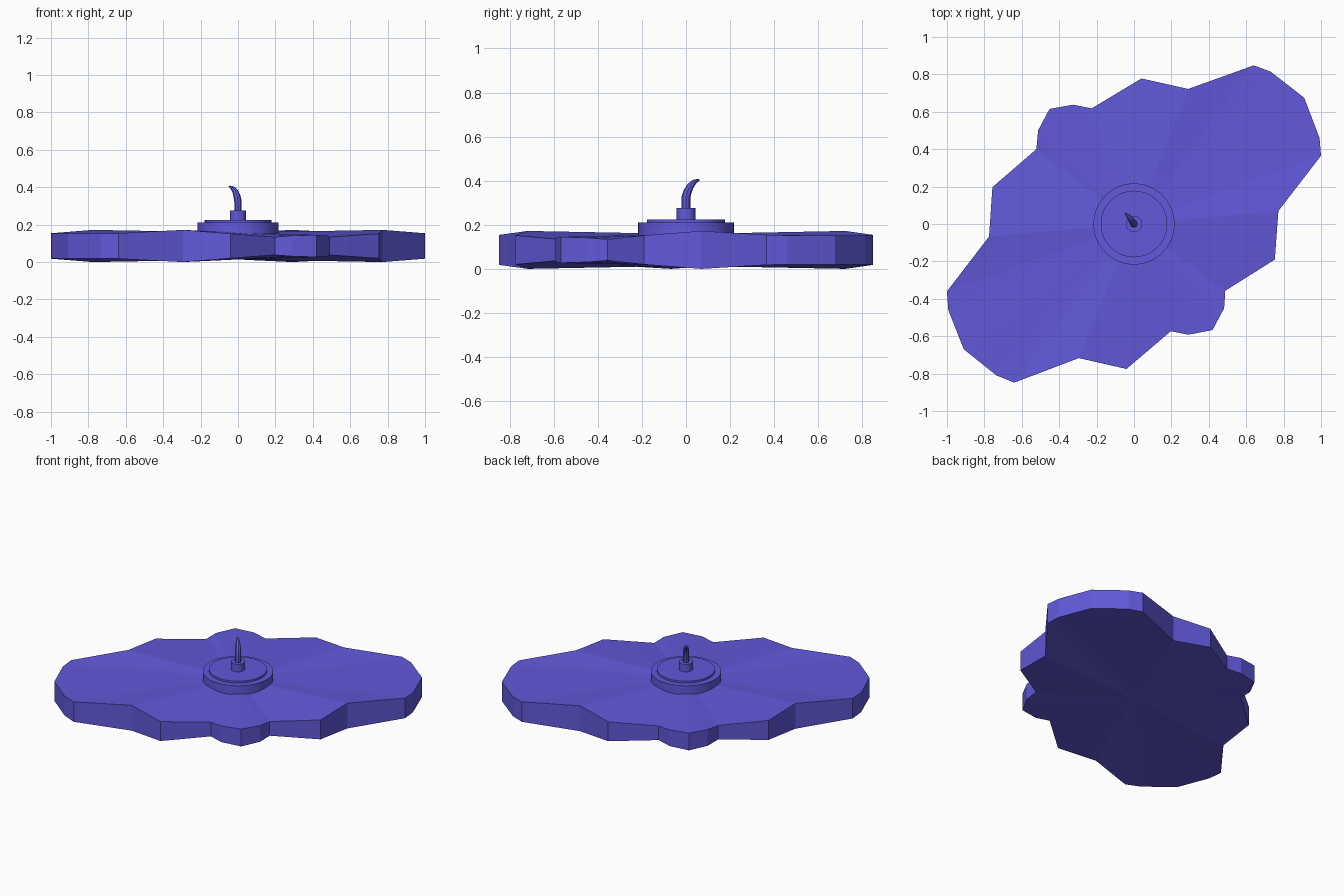
import bpy, bmesh
from math import radians

if "Cube" in bpy.data.objects:
    bpy.data.objects.remove(bpy.data.objects["Cube"])

mat = bpy.data.materials.new("blue_violet")
mat.diffuse_color = (0.12, 0.10, 0.70, 1)
mat.use_nodes = True
mat.node_tree.nodes["Principled BSDF"].inputs["Base Color"].default_value = mat.diffuse_color


def finish(obj, smooth=False):
    obj.data.materials.append(mat)
    if smooth:
        bpy.ops.object.select_all(action='DESELECT')
        obj.select_set(True)
        bpy.context.view_layer.objects.active = obj
        bpy.ops.object.shade_smooth_by_angle(angle=radians(35))


def disc(name, radius, z0, z1, sides=48):
    bpy.ops.mesh.primitive_cylinder_add(vertices=sides, radius=radius, depth=z1 - z0,
                                        location=(0, 0, (z0 + z1) / 2))
    obj = bpy.context.object
    obj.name = name
    finish(obj, True)


# Lobed slab: outline point (x, y) and half thickness about the mid plane
MID = 0.0915
outline = [
    (0.64, 0.848, 0.068), (0.73, 0.815, 0.066), (0.91, 0.675, 0.066), (0.992, 0.46, 0.066),
    (1.0, 0.365, 0.068), (0.772, 0.07, 0.086), (0.753, -0.19, 0.066),
    (0.488, -0.357, 0.048), (0.482, -0.45, 0.055), (0.42, -0.567, 0.059), (0.29, -0.592, 0.055),
    (0.197, -0.573, 0.048), (-0.04, -0.775, 0.066), (-0.295, -0.717, 0.086),
    (-0.64, -0.848, 0.068), (-0.735, -0.81, 0.066), (-0.91, -0.67, 0.066), (-0.993, -0.46, 0.066),
    (-1.0, -0.36, 0.068), (-0.775, -0.067, 0.086), (-0.757, 0.197, 0.066),
    (-0.522, 0.40, 0.048), (-0.513, 0.50, 0.055), (-0.452, 0.615, 0.059), (-0.325, 0.638, 0.055),
    (-0.227, 0.618, 0.048), (0.04, 0.778, 0.066), (0.29, 0.722, 0.086)]
bm = bmesh.new()
top = [bm.verts.new((x, y, MID + h)) for x, y, h in outline]
bot = [bm.verts.new((x, y, MID - h)) for x, y, h in outline]
ct = bm.verts.new((0, 0, MID + 0.072))
cb = bm.verts.new((0, 0, MID - 0.072))
for i in range(len(outline)):
    j = (i + 1) % len(outline)
    bm.faces.new((ct, top[i], top[j]))
    bm.faces.new((cb, bot[i], bot[j]))
    bm.faces.new((top[i], top[j], bot[j], bot[i]))
bmesh.ops.recalc_face_normals(bm, faces=bm.faces)
# settle the lowest point on the ground
low = min(v.co.z for v in bm.verts)
bmesh.ops.translate(bm, verts=bm.verts, vec=(0, 0, -low))
mesh = bpy.data.meshes.new("lobed_slab")
bm.to_mesh(mesh)
bm.free()
slab = bpy.data.objects.new("lobed_slab", mesh)
bpy.context.collection.objects.link(slab)
finish(slab)

# Stepped round base and collar
disc("base_disc", 0.217, 0.12, 0.211)
disc("base_step", 0.178, 0.20, 0.224)
disc("collar", 0.043, 0.21, 0.275, 24)

# Curved tapering stem
path = [(0, 0, 0.26, 0.020), (0, 0, 0.325, 0.020), (-0.005, 0.007, 0.350, 0.019),
        (-0.014, 0.020, 0.376, 0.016), (-0.027, 0.037, 0.394, 0.012), (-0.046, 0.058, 0.404, 0.005)]
cu = bpy.data.curves.new("stem", 'CURVE')
cu.dimensions = '3D'
cu.bevel_depth = 1.0
cu.bevel_resolution = 2
cu.use_fill_caps = True
sp = cu.splines.new('POLY')
sp.points.add(len(path) - 1)
for p, (x, y, z, r) in zip(sp.points, path):
    p.co = (x, y, z, 1)
    p.radius = r
stem = bpy.data.objects.new("stem", cu)
bpy.context.collection.objects.link(stem)
bpy.ops.object.select_all(action='DESELECT')
stem.select_set(True)
bpy.context.view_layer.objects.active = stem
bpy.ops.object.convert(target='MESH')
finish(bpy.context.object, True)
